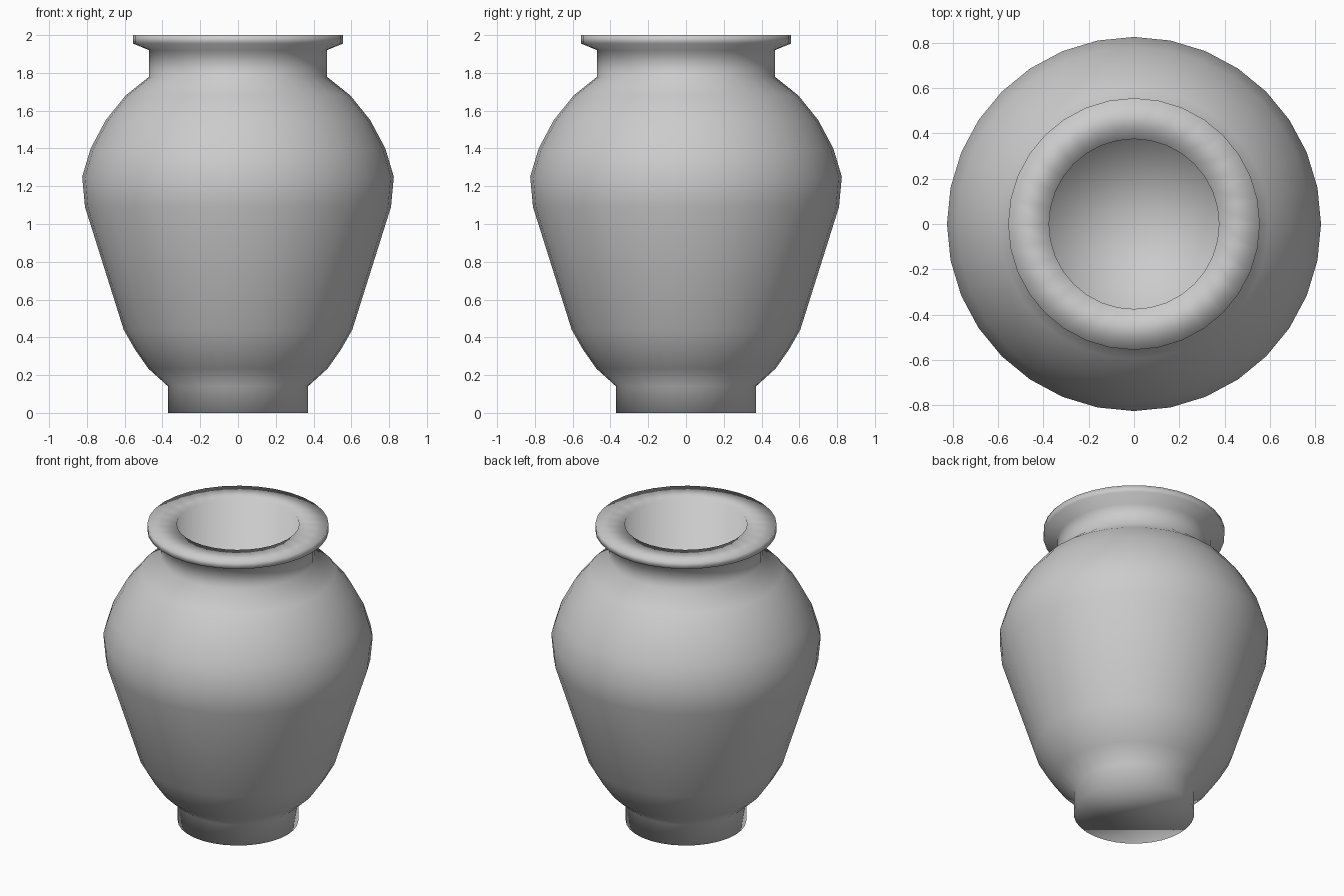
import bpy
import bmesh
from math import cos, sin, tau

cube = bpy.data.objects.get("Cube")
if cube:
    bpy.data.objects.remove(cube, do_unlink=True)

SIDES = 32

# Glaze: one plain grey
grey = bpy.data.materials.new("plain grey clay")
grey.use_nodes = True
grey.diffuse_color = (0.6, 0.6, 0.6, 1)
shader = next(n for n in grey.node_tree.nodes if n.type == 'BSDF_PRINCIPLED')
shader.inputs["Base Color"].default_value = grey.diffuse_color
shader.inputs["Roughness"].default_value = 0.7

# Radius and height, from the foot up over the lip and down the bore
foot = [(0.37, 0), (0.37, 0.14)]
belly = [(0.475, 0.235), (0.545, 0.335), (0.605, 0.44), (0.81, 1.09),
         (0.825, 1.25), (0.78, 1.4), (0.7, 1.55), (0.595, 1.68)]
neck = [(0.47, 1.78), (0.47, 1.92)]
lip = [(0.555, 1.955), (0.555, 2)]
bore = [(0.375, 2), (0.375, 0.16)]


def lathe(name, profile):
    """Spin a profile about z; close the start with a disc, the end with a fan."""
    bm = bmesh.new()
    rings = [[bm.verts.new((r * cos(tau * i / SIDES), r * sin(tau * i / SIDES), z))
              for i in range(SIDES)] for r, z in profile]
    for low, high in zip(rings, rings[1:]):
        for i in range(SIDES):
            j = (i + 1) % SIDES
            bm.faces.new((low[i], low[j], high[j], high[i]))
    bm.faces.new(reversed(rings[0]))
    centre = bm.verts.new((0, 0, profile[-1][1]))
    for i in range(SIDES):
        bm.faces.new((rings[-1][i], rings[-1][(i + 1) % SIDES], centre))
    bmesh.ops.recalc_face_normals(bm, faces=bm.faces)
    for face in bm.faces:
        face.smooth = True
    mesh = bpy.data.meshes.new(name)
    bm.to_mesh(mesh)
    bm.free()
    mesh.materials.append(grey)
    obj = bpy.data.objects.new(name, mesh)
    bpy.context.collection.objects.link(obj)
    return obj


lathe("vase_body", foot + belly + neck + lip + bore)
